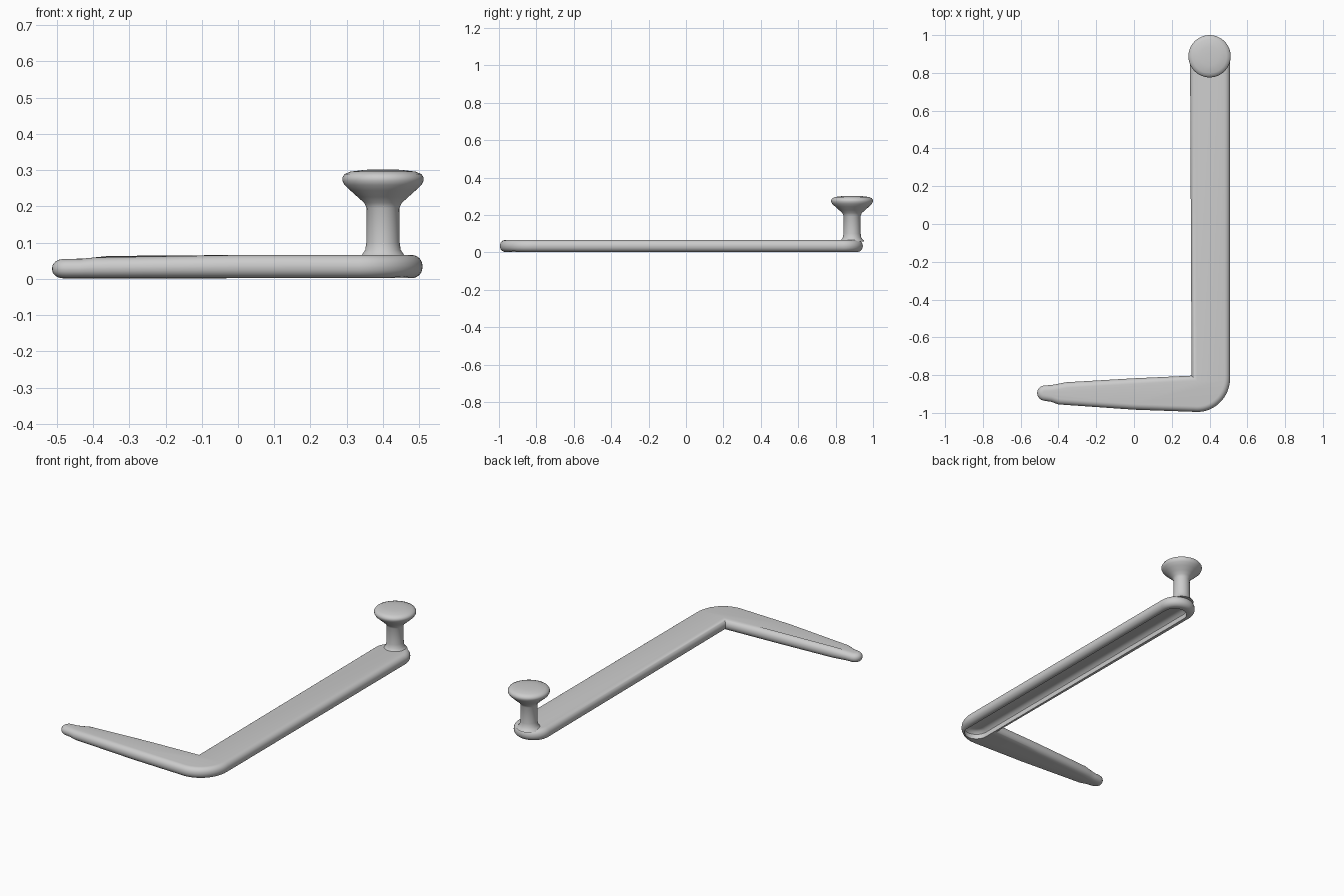
import bpy, bmesh, math
from mathutils import Vector

cube = bpy.data.objects.get("Cube")
if cube:
    bpy.data.objects.remove(cube, do_unlink=True)

grey = bpy.data.materials.new("satin grey")
grey.use_nodes = True
colour = (0.6, 0.6, 0.6, 1)
grey.diffuse_color = colour
grey.node_tree.nodes["Principled BSDF"].inputs["Base Color"].default_value = colour


def arc(cx, cy, rx, ry, start, end, n):
    """Points along an ellipse arc, angles in degrees."""
    angles = [math.radians(start + (end - start) * i / n) for i in range(n + 1)]
    return [Vector((cx + rx * math.cos(a), cy + ry * math.sin(a))) for a in angles]


def inset(points, d):
    """Move a counter-clockwise outline inward by d."""
    out = []
    for i, p in enumerate(points):
        a = (p - points[i - 1]).normalized()
        b = (points[(i + 1) % len(points)] - p).normalized()
        na, nb = Vector((-a.y, a.x)), Vector((-b.y, b.x))
        out.append(p + (na + nb) * d / (1 + na.dot(nb)))
    return out


def loft(name, rings, smooth=True):
    """Skin a stack of closed rings and cap both ends."""
    bm = bmesh.new()
    loops = [[bm.verts.new(p) for p in ring] for ring in rings]
    for low, high in zip(loops, loops[1:]):
        for i in range(len(low)):
            j = (i + 1) % len(low)
            bm.faces.new((low[i], low[j], high[j], high[i]))
    bm.faces.new(list(reversed(loops[0])))
    bm.faces.new(loops[-1])
    bmesh.ops.recalc_face_normals(bm, faces=bm.faces)
    mesh = bpy.data.meshes.new(name)
    bm.to_mesh(mesh)
    bm.free()
    obj = bpy.data.objects.new(name, mesh)
    bpy.context.collection.objects.link(obj)
    mesh.materials.append(grey)
    return obj


def smooth(obj, degrees):
    bpy.ops.object.select_all(action="DESELECT")
    obj.select_set(True)
    bpy.context.view_layer.objects.active = obj
    bpy.ops.object.shade_smooth_by_angle(angle=math.radians(degrees))


# Crank bar: L-shaped outline with a tapered arm and a small rounded tip
outline = arc(0.403, 0.84, 0.106, 0.105, 0, 180, 20)
outline += [Vector(p) for p in [(0.305, -0.803), (0, -0.817), (-0.36, -0.838),
                                (-0.40, -0.846), (-0.44, -0.853)]]
outline += arc(-0.47, -0.895, 0.043, 0.041, 100, 260, 10)
outline += [Vector(p) for p in [(-0.44, -0.941), (-0.40, -0.955), (0, -0.983)]]
outline += arc(0.335, -0.815, 0.174, 0.18, -90, 0, 16)

# Rounded edge section, lower towards the tip of the arm
bottom, top, edge = 0.002, 0.066, 0.03
section = []
for i in range(7):
    a = math.pi / 2 * i / 6
    section.append((edge * (1 - math.sin(a)), bottom + edge * (1 - math.cos(a))))
section += [(d, bottom + top - z) for d, z in reversed(section)]


def height(x, z):
    return z * (1 - 0.17 * min(1, max(0, (-0.33 - x) / 0.11)))


bar = loft("crank_bar", [[(p.x, p.y, height(p.x, z)) for p in inset(outline, d)]
                         for d, z in section])

# Long rounded slot hollowed out of the underside
slot = arc(0.403, 0.83, 0.068, 0.068, 0, 180, 12) + arc(0.403, -0.88, 0.068, 0.068, 180, 360, 12)
cutter = loft("slot_cutter", [[(p.x, p.y, z) for p in inset(slot, d)]
                              for d, z in [(0, -0.02), (0, 0.03), (0.012, 0.043), (0.03, 0.048)]])
cutter.hide_render = True
hollow = bar.modifiers.new("slot", "BOOLEAN")
hollow.operation = "DIFFERENCE"
hollow.solver = "EXACT"
hollow.object = cutter
bpy.context.view_layer.objects.active = bar
bpy.ops.object.modifier_apply(modifier=hollow.name)
bpy.data.objects.remove(cutter, do_unlink=True)
smooth(bar, 40)

# Handle knob: turned stem flaring into a shallow domed cap
profile = [(0.066, 0.058), (0.057, 0.068), (0.049, 0.08), (0.046, 0.10), (0.045, 0.195),
           (0.052, 0.21), (0.07, 0.226), (0.09, 0.244), (0.106, 0.259), (0.112, 0.271),
           (0.112, 0.28), (0.106, 0.289), (0.09, 0.296), (0.05, 0.301), (0.015, 0.302)]
knob = loft("handle_knob", [[(p.x, p.y, z) for p in arc(0.4, 0.888, r, r, 0, 352.5, 47)]
                            for r, z in profile])
smooth(knob, 60)
